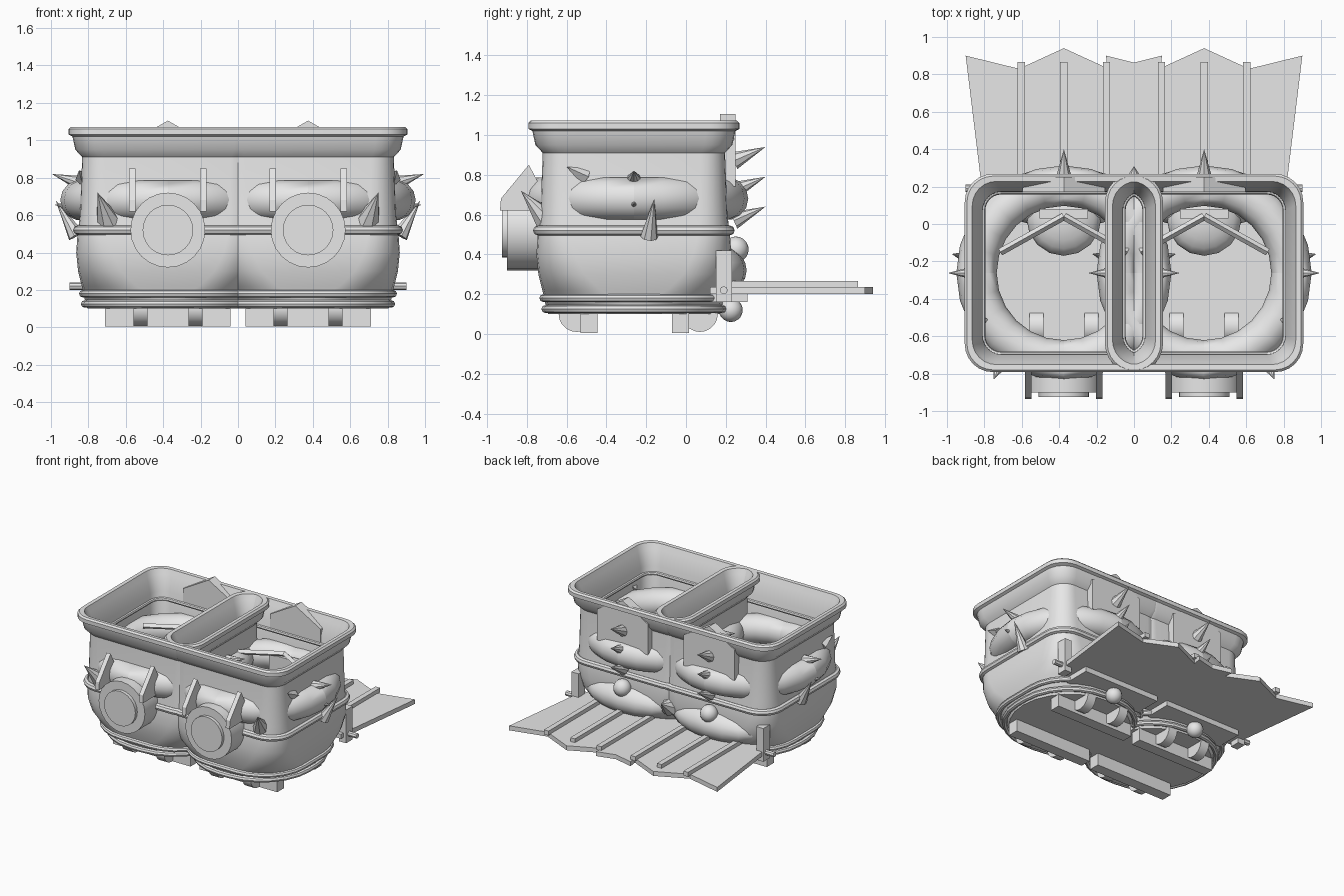
import bpy, bmesh, math
from mathutils import Vector, Matrix

cube = bpy.data.objects.get("Cube")
if cube:
    bpy.data.objects.remove(cube, do_unlink=True)

grey = bpy.data.materials.new("plain_grey")
grey.use_nodes = True
grey.diffuse_color = (0.8, 0.8, 0.8, 1)
grey.node_tree.nodes["Principled BSDF"].inputs["Base Color"].default_value = (0.8, 0.8, 0.8, 1)

CY = -0.262      # depth of the tub centre


def finish(name, bm, smooth=False):
    bmesh.ops.recalc_face_normals(bm, faces=bm.faces)
    mesh = bpy.data.meshes.new(name)
    bm.to_mesh(mesh)
    bm.free()
    mesh.materials.append(grey)
    obj = bpy.data.objects.new(name, mesh)
    bpy.context.collection.objects.link(obj)
    if smooth:
        bpy.ops.object.select_all(action='DESELECT')
        obj.select_set(True)
        bpy.context.view_layer.objects.active = obj
        bpy.ops.object.shade_smooth_by_angle(angle=math.radians(35))
    return obj


def rounded_ring(cx, half, corner, z, steps=6):
    """Points of a rounded square centred on the tub."""
    pts = []
    for q in range(4):
        for i in range(steps + 1):
            a = math.pi / 2 * (q + i / steps)
            sx, sy = (1, -1, -1, 1)[q], (1, 1, -1, -1)[q]
            pts.append((cx + sx * (half - corner) + corner * math.cos(a),
                        CY + sy * (half - corner) + corner * math.sin(a), z))
    return pts


def loft(name, cx, profile, closed=False):
    """Skin rounded squares given as (half width, corner radius, height)."""
    bm = bmesh.new()
    rings = [[bm.verts.new(p) for p in rounded_ring(cx, h, c, z)] for h, c, z in profile]
    pairs = list(zip(rings, rings[1:]))
    if closed:
        pairs.append((rings[-1], rings[0]))
    else:
        bm.faces.new(rings[0])
        bm.faces.new(rings[-1])
    n = len(rings[0])
    for a, b in pairs:
        for i in range(n):
            j = (i + 1) % n
            bm.faces.new((a[i], a[j], b[j], b[i]))
    return finish(name, bm, True)


def tube_ring(name, cx, half, corner, z, r, sides=8):
    """Round tube bent into a rounded square, or a circle when corner equals half."""
    prof = []
    for i in range(sides):
        a = math.tau * i / sides
        prof.append((half + r * math.cos(a), corner + r * math.cos(a), z + r * math.sin(a)))
    return loft(name, cx, prof, True)


def box(name, x0, x1, y0, y1, z0, z1):
    bm = bmesh.new()
    bmesh.ops.create_cube(bm, size=1)
    for v in bm.verts:
        v.co = Vector(((x0 + x1) / 2 + v.co.x * (x1 - x0),
                       (y0 + y1) / 2 + v.co.y * (y1 - y0),
                       (z0 + z1) / 2 + v.co.z * (z1 - z0)))
    return finish(name, bm)


def rod(name, start, end, r0, r1, sides=8, smooth=False):
    """Cylinder, cone or spike between two points."""
    a, b = Vector(start), Vector(end)
    bm = bmesh.new()
    turn = (b - a).to_track_quat('Z', 'Y').to_matrix().to_4x4()
    bmesh.ops.create_cone(bm, cap_ends=True, segments=sides, radius1=r0, radius2=r1,
                          depth=(b - a).length, matrix=Matrix.Translation((a + b) / 2) @ turn)
    return finish(name, bm, smooth)


def slab(name, points, shift):
    """Flat outline pushed out along a vector."""
    bm = bmesh.new()
    face = bm.faces.new([bm.verts.new(p) for p in points])
    out = bmesh.ops.extrude_face_region(bm, geom=[face])
    bmesh.ops.translate(bm, vec=shift, verts=[g for g in out["geom"] if isinstance(g, bmesh.types.BMVert)])
    return finish(name, bm)


def ball(name, centre, scale):
    bm = bmesh.new()
    bmesh.ops.create_uvsphere(bm, u_segments=16, v_segments=10, radius=1,
                              matrix=Matrix.Translation(centre) @ Matrix.Diagonal((*scale, 1)))
    return finish(name, bm, True)


for side, cx in (("left", 0.375), ("right", -0.375)):
    out = 1 if cx > 0 else -1

    # Tub: round base, full square walls, flared rim, hollow inside
    loft(side + "_tub", cx, [
        (0.43, 0.43, 0.10), (0.445, 0.40, 0.15), (0.46, 0.29, 0.22), (0.48, 0.23, 0.3),
        (0.49, 0.19, 0.4), (0.483, 0.16, 0.5), (0.47, 0.14, 0.6), (0.458, 0.12, 0.91),
        (0.495, 0.14, 0.95), (0.51, 0.15, 1.02), (0.53, 0.15, 1.03), (0.53, 0.15, 1.06),
        (0.518, 0.14, 1.072), (0.49, 0.13, 1.07), (0.475, 0.12, 1.03), (0.435, 0.1, 0.92),
        (0.43, 0.1, 0.6), (0.42, 0.3, 0.3), (0.4, 0.4, 0.15)])
    tube_ring(side + "_waist_hoop", cx, 0.482, 0.15, 0.52, 0.025)
    tube_ring(side + "_inner_hoop", cx, 0.435, 0.1, 0.86, 0.015)
    tube_ring(side + "_base_hoop", cx, 0.445, 0.40, 0.125, 0.02)
    tube_ring(side + "_lower_band", cx, 0.455, 0.33, 0.18, 0.02)

    # Padded ring that bulges through the walls
    tube_ring(side + "_cushion", cx, 0.467, 0.467, 0.68, 0.108, 14)

    # Swollen pad low on the back wall
    ball(side + "_back_pad", (cx, 0.14, 0.32), (0.37, 0.165, 0.13))

    # Front lamp with side fins
    rod(side + "_lamp", (cx, -0.66, 0.52), (cx, -0.90, 0.52), 0.2, 0.2, 24, True)
    rod(side + "_lamp_lens", (cx, -0.88, 0.52), (cx, -0.925, 0.52), 0.135, 0.135, 24, True)
    for s in (-1, 1):
        x = cx + s * 0.19 - 0.017
        slab(side + "_lamp_fin", [(x, -0.935, 0.62), (x, -0.70, 0.62), (x, -0.72, 0.72),
                                  (x, -0.79, 0.85), (x, -0.93, 0.68)], (0.034, 0, 0))

    # Spikes on both flanks of the tub
    for s in (-1, 1):
        rod(side + "_upper_spike", (cx + s * 0.45, CY, 0.765), (cx + s * 0.62, CY, 0.82), 0.045, 0)
        rod(side + "_small_spike", (cx + s * 0.53, CY, 0.65), (cx + s * 0.605, CY, 0.655), 0.025, 0)
        rod(side + "_hook_spike", (cx + s * 0.49, -0.185, 0.49), (cx + s * 0.6, -0.16, 0.68), 0.045, 0)
    rod(side + "_corner_spike", (cx + out * 0.32, -0.70, 0.57), (cx + out * 0.375, -0.83, 0.72), 0.065, 0)
    rod(side + "_shard", (cx + out * 0.45, -0.50, 0.79), (cx + out * 0.475, -0.6, 0.84), 0.045, 0, 4)

    # Pointed back plate with its row of spikes
    slab(side + "_back_plate", [(cx - 0.22, 0.172, 0.74), (cx + 0.22, 0.172, 0.74), (cx + 0.22, 0.172, 0.98),
                                (cx, 0.172, 1.105), (cx - 0.22, 0.172, 0.98)], (0, 0.078, 0))
    for z in (0.87, 0.72, 0.57):
        rod(side + "_back_spike", (cx, 0.24, z), (cx, 0.4, z + 0.07), 0.045, 0)
    ball(side + "_back_knob", (cx, 0.25, 0.425), (0.065, 0.065, 0.065))
    ball(side + "_lower_knob", (cx, 0.225, 0.12), (0.06, 0.06, 0.06))

    # Inner shelf and braces
    ball(side + "_inner_pad", (cx, 0.03, 0.36), (0.2, 0.2, 0.1))
    box(side + "_inner_shelf", cx - 0.13, cx + 0.13, 0.03, 0.08, 0.5, 0.75)
    for s in (-1, 1):
        rod(side + "_inner_brace", (cx, 0.04, 0.78), (cx + s * 0.34, -0.15, 0.78), 0.02, 0.02, 4)

    # Skids and their half round wheels
    for y0, wheel in ((-0.53, -0.55), (-0.07, 0.07)):
        box(side + "_skid", cx - 0.335, cx + 0.335, y0, y0 + 0.085, 0.005, 0.11)
        for s in (-1, 1):
            x = cx + s * 0.147
            rod(side + "_wheel", (x - 0.037, wheel, 0.1), (x + 0.037, wheel, 0.1), 0.09, 0.09, 20, True)

    # Ragged ramp with raised ribs
    outline = [(-0.43, 0.12), (0.43, 0.12), (0.525, 0.9), (0.24, 0.83),
               (0, 0.94), (-0.24, 0.83), (-0.525, 0.9)]
    slab(side + "_ramp", [(cx + x, y, 0.2) for x, y in outline], (0, 0, 0.035))
    for dx in (-0.228, 0, 0.228):
        box(side + "_ramp_rib", cx + dx - 0.02, cx + dx + 0.02, 0.18, 0.865, 0.23, 0.265)
    box(side + "_ramp_mount", cx - 0.33, cx + 0.33, 0.1, 0.31, 0.16, 0.21)

    # Ramp post and side bolts
    x = cx + out * 0.425
    box(side + "_ramp_post", x - 0.03, x + 0.03, 0.15, 0.23, 0.16, 0.42)
    rod(side + "_ramp_bolt", (x, 0.19, 0.22), (x + out * 0.1, 0.19, 0.22), 0.02, 0.02)

# Spike on the seam between the tubs
rod("seam_spike", (0, 0.2, 0.36), (0, 0.31, 0.42), 0.07, 0)
